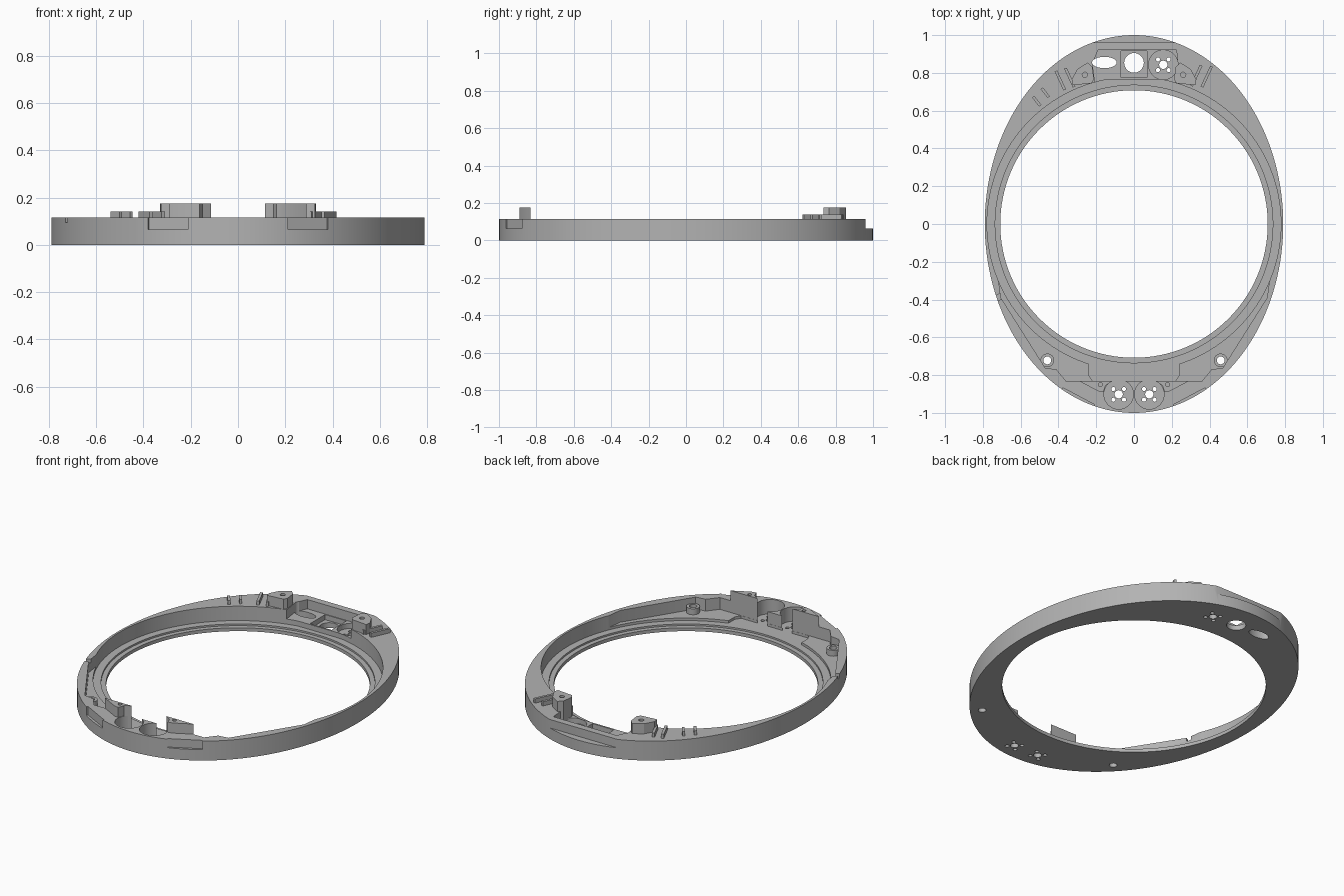
import bpy, bmesh
from math import sin, cos, pi, radians, atan2, degrees

if "Cube" in bpy.data.objects:
    bpy.data.objects.remove(bpy.data.objects["Cube"], do_unlink=True)

grey = bpy.data.materials.new("plain grey")
grey.use_nodes = True
grey.diffuse_color = (0.45, 0.45, 0.45, 1)
grey.node_tree.nodes["Principled BSDF"].inputs["Base Color"].default_value = (0.45, 0.45, 0.45, 1)

TOP, FLOOR, STEP, POST, RIB = 0.115, 0.03, 0.045, 0.175, 0.14


def prism(name, outline, low, high):
    """Extrude a flat outline from low to high."""
    bm = bmesh.new()
    base = bm.faces.new([bm.verts.new((x, y, low)) for x, y in outline])
    grown = bmesh.ops.extrude_face_region(bm, geom=[base])["geom"]
    for v in grown:
        if isinstance(v, bmesh.types.BMVert):
            v.co.z = high
    bmesh.ops.recalc_face_normals(bm, faces=bm.faces)
    mesh = bpy.data.meshes.new(name)
    bm.to_mesh(mesh)
    bm.free()
    mesh.materials.append(grey)
    obj = bpy.data.objects.new(name, mesh)
    bpy.context.collection.objects.link(obj)
    return obj


def oval(cx, cy, rx, ry, n=32):
    return [(cx + rx * cos(2 * pi * i / n), cy + ry * sin(2 * pi * i / n)) for i in range(n)]


def box(cx, cy, w, d, angle=0):
    c, s = cos(radians(angle)), sin(radians(angle))
    return [(cx + x * c - y * s, cy + x * s + y * c)
            for x, y in ((-w / 2, -d / 2), (w / 2, -d / 2), (w / 2, d / 2), (-w / 2, d / 2))]


def flip(outline):
    return [(-x, y) for x, y in reversed(outline)]


def cut(target, outline, low, high):
    """Carve an extruded outline out of the target."""
    cutter = prism("cutter", outline, low, high)
    cutter.hide_render = True
    mod = target.modifiers.new("cut", "BOOLEAN")
    mod.operation, mod.solver, mod.object = "DIFFERENCE", "EXACT", cutter
    bpy.context.view_layer.objects.active = target
    bpy.ops.object.modifier_apply(modifier=mod.name)
    bpy.data.objects.remove(cutter, do_unlink=True)


# Oval frame with its round opening
frame = prism("frame", oval(0, 0, 0.79, 1, 160), 0, TOP)
cut(frame, oval(0, 0, 0.708, 0.708, 128), -0.1, 0.3)

# Round cavity, flattened at the back, with a shallow inner seat
cut(frame, [(x, min(y, 0.765)) for x, y in oval(0, 0, 0.778, 0.778, 128)], FLOOR, 0.3)
cut(frame, oval(0, 0, 0.735, 0.735, 128), FLOOR - 0.01, 0.3)

# Front bay: raised side shelves and a lower middle
side = [(0.36, -0.832), (0.41, -0.77), (0.47, -0.762), (0.705, -0.39), (0.73, -0.2)]
cut(frame, side + [(-x, y) for x, y in reversed(side)], STEP, 0.3)
cut(frame, [(-0.24, -0.5), (-0.24, -0.8), (-0.22, -0.831), (0.22, -0.831),
            (0.24, -0.8), (0.24, -0.5)], FLOOR, 0.3)

# Back bay between the posts, and the flat on the back edge
cut(frame, [(-0.2, 0.7), (0.2, 0.7), (0.235, 0.8), (0.225, 0.92), (-0.19, 0.92), (-0.22, 0.85)], 0.06, 0.3)
cut(frame, box(0, 1.06, 1.2, 0.2), 0.065, 0.3)
cut(frame, box(0, 0.845, 0.14, 0.14), FLOOR, 0.3)
cut(frame, oval(0, 0.853, 0.052, 0.052), -0.1, 0.3)
cut(frame, oval(-0.157, 0.855, 0.065, 0.03), -0.1, 0.3)

# Disc wells with a centre hole and four small holes
for cx, cy in ((-0.081, -0.902), (0.081, -0.902), (0.155, 0.843)):
    cut(frame, oval(cx, cy, 0.078, 0.078, 48), FLOOR, 0.3)
    cut(frame, oval(cx, cy, 0.022, 0.022, 20), -0.1, 0.3)
    for k in range(4):
        a = pi / 4 + k * pi / 2
        cut(frame, oval(cx + 0.04 * cos(a), cy + 0.04 * sin(a), 0.011, 0.011, 12), -0.1, 0.3)

# Slots in the outer front edge
for s in (1, -1):
    cut(frame, box(s * 0.31, -0.945, 0.19, 0.075, s * 28), 0.065, 0.3)

# Cable groove across the right rim
cut(frame, box(-0.72, -0.39, 0.16, 0.03, 28), 0.095, 0.3)

# Screw bosses, posts and walls, repeated on both sides
parts = [frame]
for s, word in ((1, "left"), (-1, "right")):
    def place(outline):
        return outline if s == 1 else flip(outline)
    boss = prism(word + "_screw_boss", place(oval(0.459, -0.722, 0.036, 0.036)), STEP - 0.005, 0.08)
    for solid in (frame, boss):
        cut(solid, place(oval(0.459, -0.722, 0.021, 0.021, 20)), -0.1, 0.3)

    wall = prism(word + "_front_wall",
                 place([(0.115, -0.832), (0.29, -0.832), (0.19, -0.885), (0.162, -0.89), (0.15, -0.855)]),
                 FLOOR, POST)
    cut(wall, place(oval(0.178, -0.85, 0.011, 0.011, 12)), 0.1, 0.3)

    post = prism(word + "_back_post",
                 place([(0.212, 0.765), (0.225, 0.745), (0.325, 0.735), (0.33, 0.765),
                        (0.30, 0.82), (0.245, 0.855), (0.22, 0.83)]), 0.05, POST)
    cut(post, place(oval(0.26, 0.79, 0.014, 0.014, 16)), 0.1, 0.3)
    parts += [boss, wall, post]

# Thin ribs on the back rim
ribs = [(0.33, 0.785, 0.12, 65), (0.385, 0.78, 0.12, 65), (-0.34, 0.775, 0.11, 115),
        (-0.39, 0.76, 0.11, 115), (-0.47, 0.695, 0.06, 128), (-0.515, 0.65, 0.06, 128)]
for i, (x, y, length, angle) in enumerate(ribs):
    parts.append(prism(f"rib_{i + 1}", box(x, y, length, 0.015, angle), TOP - 0.01, RIB))

# Smooth curves, crisp edges
bpy.ops.object.select_all(action="DESELECT")
for obj in parts:
    obj.select_set(True)
bpy.context.view_layer.objects.active = frame
bpy.ops.object.shade_smooth_by_angle(angle=radians(25))
